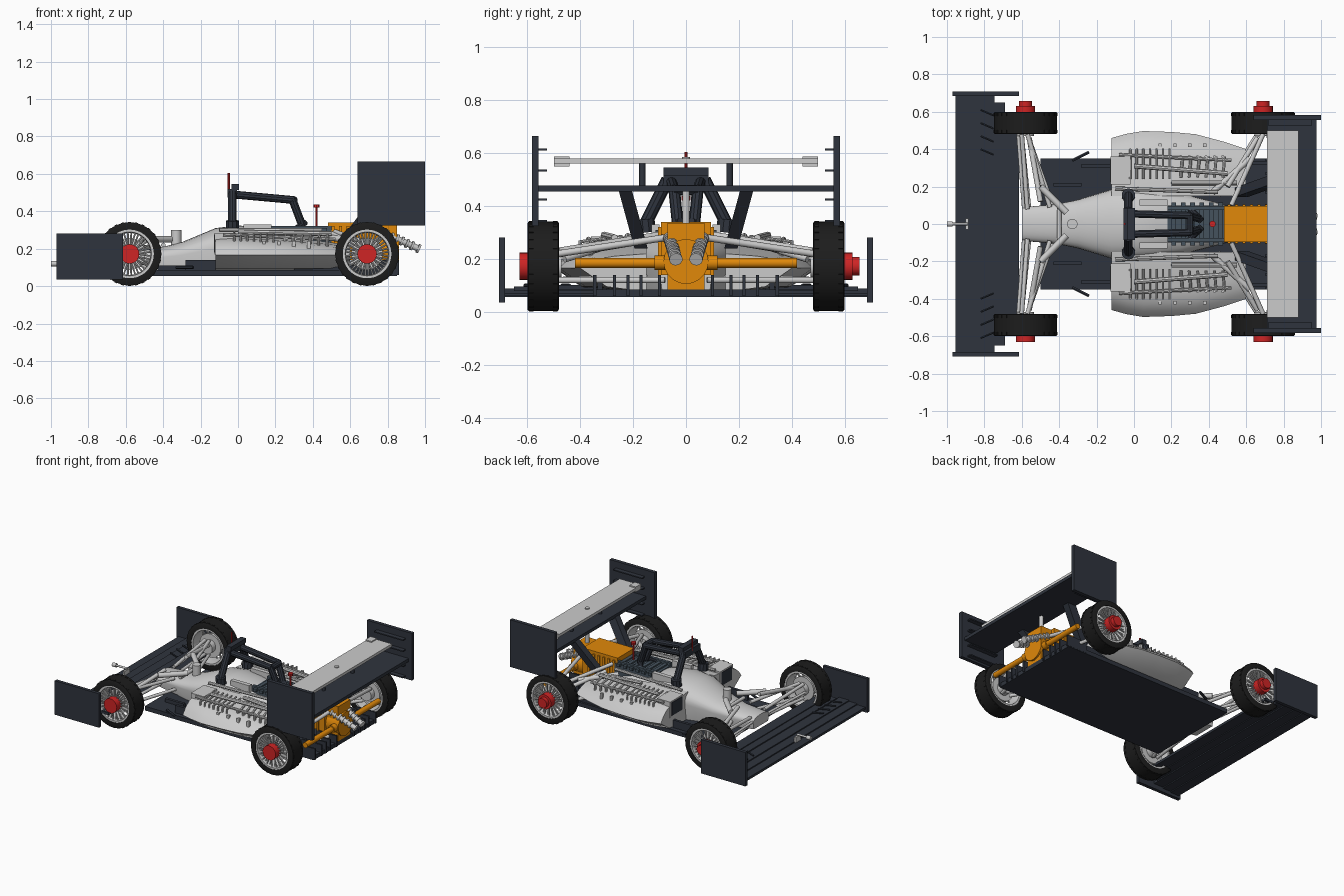
import bpy, bmesh
from math import sin, cos, pi
from mathutils import Vector, Matrix

if "Cube" in bpy.data.objects:
    bpy.data.objects.remove(bpy.data.objects["Cube"])

def mat(name, c):
    m = bpy.data.materials.new(name)
    m.diffuse_color = (*c, 1)
    m.use_nodes = True
    m.node_tree.nodes["Principled BSDF"].inputs["Base Color"].default_value = m.diffuse_color
    return m

DARK = mat("dark_carbon", (.028, .034, .047))
TYRE = mat("rubber", (.012, .012, .012))
RED = mat("red", (.62, .018, .018))
ORANGE = mat("orange", (.75, .25, .003))
STEEL = mat("blue_grey", (.06, .085, .11))
SIDES = ((1, "left"), (-1, "right"))

def finish(name, bm, m=None, smooth=False):
    bmesh.ops.recalc_face_normals(bm, faces=bm.faces)
    me = bpy.data.meshes.new(name)
    bm.to_mesh(me)
    bm.free()
    ob = bpy.data.objects.new(name, me)
    bpy.context.collection.objects.link(ob)
    if m:
        me.materials.append(m)
    if smooth:
        bpy.ops.object.select_all(action='DESELECT')
        ob.select_set(True)
        bpy.context.view_layer.objects.active = ob
        bpy.ops.object.shade_smooth_by_angle(angle=.6)
    return ob

def boxes(name, dims, m=None):
    """Each box: x0, x1, y0, y1, z0, z1."""
    bm = bmesh.new()
    for x0, x1, y0, y1, z0, z1 in dims:
        M = Matrix.LocRotScale(((x0+x1)/2, (y0+y1)/2, (z0+z1)/2), None,
                               (abs(x1-x0), abs(y1-y0), abs(z1-z0)))
        bmesh.ops.create_cube(bm, size=1, matrix=M)
    return finish(name, bm, m)

def rods(name, segs, m=None, n=12):
    """Each segment: start, end, radius."""
    bm = bmesh.new()
    for p, q, r in segs:
        p, q = Vector(p), Vector(q)
        d = q - p
        M = Matrix.Translation((p+q)/2) @ d.to_track_quat('Z', 'Y').to_matrix().to_4x4()
        bmesh.ops.create_cone(bm, cap_ends=True, segments=n, radius1=r, radius2=r,
                              depth=d.length, matrix=M)
    return finish(name, bm, m, True)

def loft(name, rings, m=None, smooth=False):
    bm = bmesh.new()
    vs = [[bm.verts.new(p) for p in r] for r in rings]
    n = len(vs[0])
    for a, b in zip(vs, vs[1:]):
        for i in range(n):
            bm.faces.new((a[i], a[(i+1) % n], b[(i+1) % n], b[i]))
    bm.faces.new(vs[0])
    bm.faces.new(vs[-1])
    return finish(name, bm, m, smooth)

def lathe(name, prof, x, z, s, m=None, n=48):
    """Closed (y, radius) profile spun round the wheel axis."""
    bm = bmesh.new()
    vs = [[bm.verts.new((x+r*cos(2*pi*i/n), s*y, z+r*sin(2*pi*i/n))) for y, r in prof]
          for i in range(n)]
    k = len(prof)
    for i in range(n):
        a, b = vs[i], vs[(i+1) % n]
        for j in range(k):
            bm.faces.new((a[j], a[(j+1) % k], b[(j+1) % k], b[j]))
    return finish(name, bm, m, True)

# Wheels: tyre, tread blocks, rim, paired spokes, red hub
ZC = .172
for x, end in ((-.58, "front"), (.69, "rear")):
    for s, side in SIDES:
        tag = f"{end}_{side}"
        lathe("tyre_" + tag, [(.48, .13), (.48, .162), (.484, .169), (.596, .169),
                              (.60, .162), (.60, .13)], x, ZC, s, TYRE)
        lathe("rim_" + tag, [(.483, .132), (.483, .117), (.52, .112), (.56, .112),
                             (.597, .117), (.597, .132)], x, ZC, s)
        bm = bmesh.new()
        for i in range(28):
            for y in (.495, .585):
                M = (Matrix.Translation((x, s*y, ZC)) @ Matrix.Rotation(2*pi*i/28, 4, 'Y')
                     @ Matrix.LocRotScale((0, 0, -.168), None, (.016, .016, .007)))
                bmesh.ops.create_cube(bm, size=1, matrix=M)
        finish("tread_" + tag, bm, TYRE)
        sp = []
        for i in range(18):
            a = 2*pi*i/18
            for t, y in ((.1, .585), (-.1, .575)):
                sp.append(((x+.04*cos(a), s*y, ZC+.04*sin(a)),
                           (x+.118*cos(a+t), s*y, ZC+.118*sin(a+t)), .0045))
        rods("spokes_" + tag, sp, None, 6)
        rods("brake_" + tag, [((x, s*.47, ZC), (x, s*.58, ZC), .045),
                              ((x, s*.51, ZC), (x, s*.525, ZC), .085)], None, 24)
        hub = [((x, s*.575, ZC), (x, s*.63, ZC), .052)]
        if s > 0:
            hub.append(((x, .62, ZC), (x, .657, ZC), .035))
        rods("hub_" + tag, hub, RED, 20)

# Front wing: stepped elements between endplates
boxes("front_wing", [(-.955, -.885, -.69, .69, .055, .072), (-.89, -.82, -.69, .69, .062, .08),
                     (-.825, -.745, -.69, .69, .07, .088), (-.75, -.69, -.65, .65, .078, .096),
                     (-.695, -.615, -.6, .6, .084, .102)], DARK)
for s, side in SIDES:
    boxes("front_endplate_" + side, [(-.97, -.615, s*.684, s*.708, .035, .28)], DARK)
    rods("wing_vanes_" + side, [((-.82, s*y, .1), (-.75, s*(y-.03), .1), .006)
                                for y in (.4, .47, .54, .61)], DARK, 6)
boxes("wing_centre_tab", [(-.9, -.885, -.03, .03, .07, .11)])
rods("nose_probe", [((-1, 0, .12), (-.97, 0, .12), .014), ((-.98, 0, .12), (-.89, 0, .12), .007),
                    ((-.892, 0, .07), (-.892, 0, .122), .006)])

# Central body: rounded top, flat bottom
rings = []
for x, w, z0, z1 in ((-.6, .09, .11, .19), (-.42, .105, .09, .205), (-.3, .13, .08, .235),
                     (-.12, .185, .07, .31), (0, .19, .07, .325), (.12, .185, .07, .31),
                     (.25, .165, .07, .28), (.5, .1, .07, .25)):
    zm = z0 + .55*(z1-z0)
    r = [(x, w*cos(pi*i/14), zm + (z1-zm)*sin(pi*i/14)**.8) for i in range(15)]
    rings.append(r + [(x, -w*.9, z0), (x, w*.9, z0)])
loft("body_shell", rings, None, True)
boxes("cockpit_rim", [(.03, .18, s*.1, s*.13, .27, .33) for s in (1, -1)])
rods("front_damper", [((-.33, 0, .2), (-.33, 0, .3), .028), ((-.4, -.09, .22), (-.4, .09, .22), .012)],
     None, 16)

# Floor and diffuser
boxes("floor", [(-.5, .76, -.35, .35, .055, .085)], DARK)
boxes("floor_edge", [(.3, .72, s*.315, s*.335, .07, .13) for s in (1, -1)], DARK)
boxes("diffuser", [(.74, .85, -.35, .35, .055, .085)] +
      [(.7, .86, s*y-.006, s*y+.006, .06, .14) for y in (.1, .17, .22, .27, .345) for s in (1, -1)], DARK)

for s, side in SIDES:
    # Sidepod with rounded outer shoulder
    loft("sidepod_" + side, [[(x, s*.15, .075), (x, s*(yo-.1), .095), (x, s*yo, .165), (x, s*(yo-.03), .165+.04*k),
                              (x, s*(yo-.07), .17+.068*k), (x, s*(yo-.13), .17+.09*k), (x, s*.15, .17+.11*k)]
                             for x, yo, k in ((-.12, .46, 1), (-.04, .482, .97), (.05, .497, .92), (.2, .492, .85),
                                              (.33, .48, .75), (.48, .44, .6), (.6, .4, .45))], None, True)
    boxes("sidepod_inlet_" + side, [(-.125, -.02, s*.21, s*.36, .17, .285)])
    boxes("inlet_mouth_" + side, [(-.128, -.12, s*.225, s*.345, .18, .275)], DARK)
    boxes("pod_studs_" + side, [(x, x+.018, s*.412, s*.43, .2, .24) for x in (.13, .21, .29, .37)])
    # Side vanes ahead of the pod
    boxes("side_vane_" + side, [(-.28, -.12, s*.3, s*.32, .07, .14), (-.43, -.28, s*.2, s*.22, .07, .11)], DARK)
    rods("turning_vane_" + side, [((-.33, s*.34, .1), (-.24, s*.385, .1), .009)], DARK, 6)
    # Exhaust manifold and cooling tubes
    tubes = [((-.02+.035*i, s*.24, .285), (-.02+.035*i, s*.40, .265), .006) for i in range(7)]
    tubes += [((-.02+.035*i, s*.40, .27), (-.02+.035*i, s*.40, .2), .006) for i in range(7)]
    tubes += [((.25+.045*i, s*.25, .28), (.26+.045*i, s*.36, .25), .008) for i in range(6)]
    tubes += [((.25+.045*i, s*.36, .26), (.25+.045*i, s*.36, .17), .008) for i in range(6)]
    tubes += [((-.1, s*.19, .3), (.45, s*.17, .3), .011), ((0, s*.31, .29), (.5, s*.27, .28), .013),
              ((-.08, s*.37, .275), (.52, s*.34, .25), .009), ((.2, s*.22, .285), (.55, s*.22, .26), .013)]
    rods("manifold_tubes_" + side, tubes, None, 8)
    # Front suspension
    rods("front_arms_" + side, [((-.6, s*.48, .22), (-.57, s*.08, .185), .012), ((-.57, s*.48, .22), (-.45, s*.09, .2), .012),
                                ((-.6, s*.48, .12), (-.56, s*.08, .13), .011), ((-.57, s*.48, .12), (-.43, s*.09, .13), .011),
                                ((-.56, s*.46, .2), (-.5, s*.12, .26), .014), ((-.5, s*.2, .25), (-.36, s*.06, .25), .018),
                                ((-.62, s*.48, .17), (-.59, s*.08, .16), .009)])
    # Rear suspension
    rods("rear_arms_" + side, [((.69, s*.48, .23), (.52, s*.1, .29), .013), ((.72, s*.48, .22), (.78, s*.08, .28), .013),
                               ((.66, s*.48, .12), (.45, s*.15, .13), .012), ((.72, s*.48, .12), (.8, s*.08, .12), .012),
                               ((.66, s*.46, .2), (.5, s*.2, .28), .014), ((.62, s*.35, .24), (.42, s*.17, .27), .016)])
    # Rear dampers with spring ribs
    a, b = Vector((.79, s*.062, .28)), Vector((.97, s*.038, .198))
    rods("rear_damper_" + side, [(a, b, .017)] + [(a.lerp(b, t), a.lerp(b, t+.06), .025)
                                                 for t in (0, .15, .3, .45, .6, .75, .94)], None, 14)
    # Rear wing endplate, inner ridges, wing stay
    boxes("rear_endplate_" + side, [(.64, 1, s*.557, s*.583, .325, .665)], DARK)
    boxes("endplate_ridges_" + side, [(.72, .95, s*.525, s*.56, z, z+.008) for z in (.34, .42, .53, .61)], DARK)
    loft("wing_stay_" + side, [[(x-.03, s*(y-.025), z), (x-.03, s*(y+.025), z),
                                (x+.04, s*(y+.025), z), (x+.04, s*(y-.025), z)]
                               for x, y, z in ((.57, .17, .24), (.74, .23, .46))], DARK)
    boxes("wing_clip_" + side, [(.71, .76, s*.44, s*.5, .55, .588)])

# Rear wing planes
boxes("rear_wing_upper", [(.71, .88, -.5, .5, .56, .58)])
rods("wing_button", [((.79, 0, .575), (.79, 0, .586), .016), ((.79, 0, .3), (.79, 0, .46), .014)], None, 16)
boxes("rear_wing_lower", [(.71, .975, -.557, .557, .455, .478)], DARK)
rods("wing_posts", [((.8, s*.165, .47), (.8, s*.165, .56), .012) for s in (1, -1)], DARK)

# Engine block with ribs
boxes("engine", [(.18, .5, -.1, .1, .2, .3)] +
      [(.2+.05*i, .225+.05*i, -.115, .115, .29, .31) for i in range(6)], STEEL)
boxes("engine_rails", [(.18, .5, s*.075, s*.095, .3, .32) for s in (1, -1)], STEEL)

# Orange gearbox, ribs, cross axle
boxes("gearbox", [(.48, .76, -.095, .095, .14, .34), (.74, .85, -.07, .07, .085, .335)] +
      [(.5+.04*i, .515+.04*i, -.105, .105, .14, .32) for i in range(6)], ORANGE)
rods("rear_axle", [((.83, -.42, .185), (.83, .42, .185), .019), ((.76, 0, .19), (.862, 0, .19), .085),
                   ((.83, .12, .185), (.83, -.12, .185), .027)], ORANGE, 20)

# Roll hoop: leaning legs on round feet, top box, rear braces
hoop = [((.3, -.045, .46), (.3, .045, .46), .02)]
for s in (1, -1):
    hoop += [((-.03, s*.15, .3), (-.03, s*.155, .35), .036), ((-.03, s*.16, .32), (-.03, s*.07, .5), .024),
             ((-.03, s*.055, .49), (.3, s*.045, .46), .021), ((.29, s*.045, .465), (.345, s*.03, .32), .022),
             ((.3, s*.08, .3), (.36, s*.02, .34), .016)]
rods("roll_hoop", hoop, DARK, 10)
boxes("hoop_top", [(-.055, -.005, -.085, .085, .475, .52), (-.035, .005, -.085, .085, .515, .545)], DARK)

# Red aerials
rods("front_aerial", [((-.05, 0, .5), (-.05, 0, .605), .006)], RED, 8)
rods("rear_aerial", [((.42, 0, .3), (.42, 0, .43), .006), ((.42, 0, .42), (.42, 0, .437), .017)], RED, 10)
